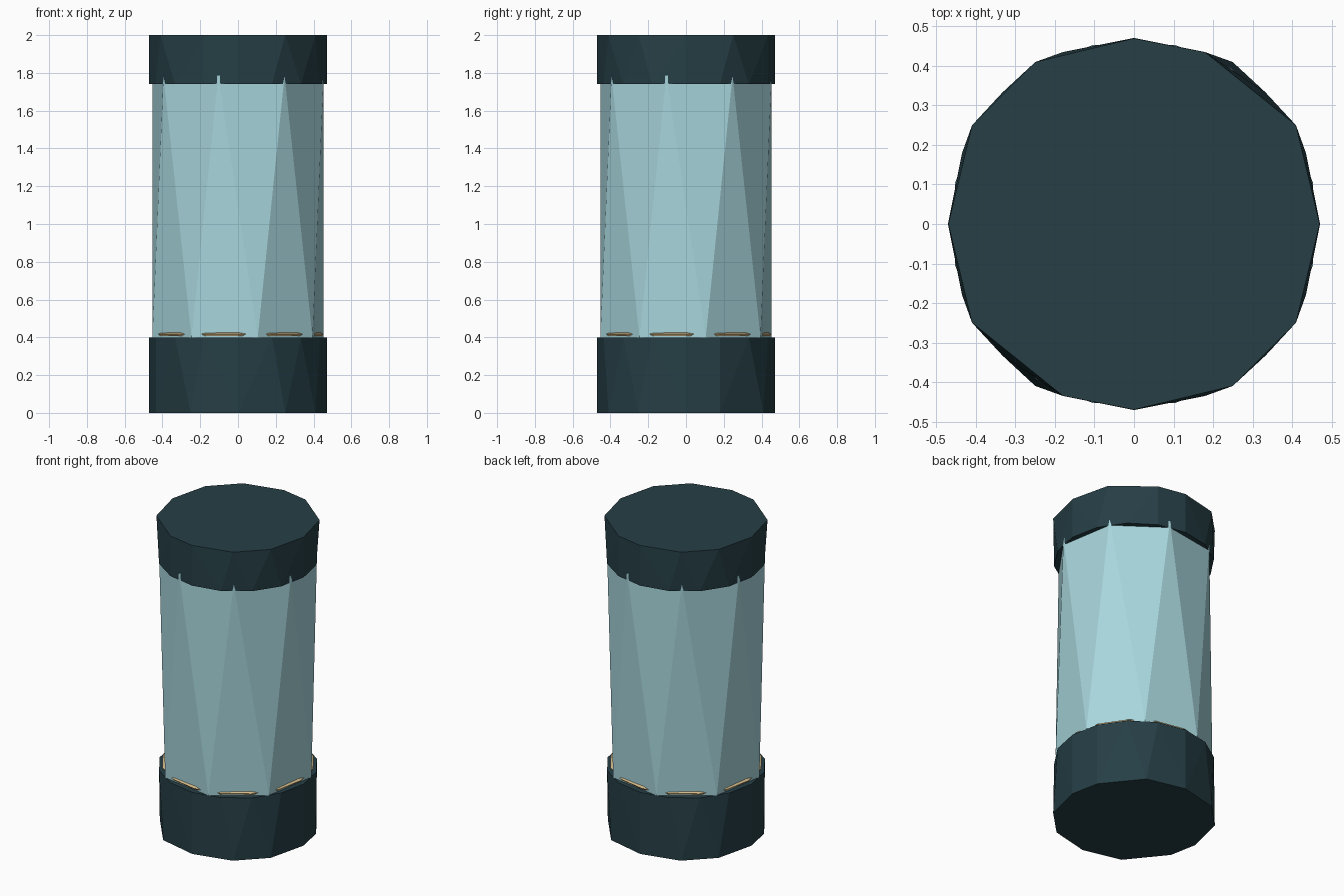
import bpy, bmesh, math

if "Cube" in bpy.data.objects:
    bpy.data.objects.remove(bpy.data.objects["Cube"])


def material(name, rgb):
    m = bpy.data.materials.new(name)
    m.diffuse_color = (*rgb, 1)
    m.use_nodes = True
    m.node_tree.nodes["Principled BSDF"].inputs["Base Color"].default_value = m.diffuse_color
    return m


dark = material("dark_teal", (0.019, 0.049, 0.060))
glass = material("pale_aqua", (0.39, 0.67, 0.72))
tan = material("sand_tan", (0.66, 0.49, 0.25))


def ring(radius, count, offset, z):
    """Points of a regular polygon; the offset is in degrees from the front."""
    pts = []
    for i in range(count):
        a = math.radians(offset + 360 * i / count)
        pts.append((radius * math.sin(a), -radius * math.cos(a), z))
    return pts


def hull(name, points, mat):
    """Flat-shaded solid wrapped around rings of points."""
    bm = bmesh.new()
    for p in points:
        bm.verts.new(p)
    bmesh.ops.convex_hull(bm, input=bm.verts[:])
    bmesh.ops.dissolve_limit(bm, angle_limit=0.002, verts=bm.verts[:], edges=bm.edges[:])
    bmesh.ops.recalc_face_normals(bm, faces=bm.faces[:])
    mesh = bpy.data.meshes.new(name)
    bm.to_mesh(mesh)
    bm.free()
    mesh.materials.append(mat)
    obj = bpy.data.objects.new(name, mesh)
    bpy.context.collection.objects.link(obj)
    return obj


# Uneven twelve-sided outline of the outer rims
outline = [(0.47, 0), (0.41, 0.25), (0.18, 0.435), (0, 0.47), (-0.25, 0.41), (-0.41, 0.25),
           (-0.47, 0), (-0.41, -0.25), (-0.18, -0.435), (0, -0.47), (0.25, -0.41), (0.41, -0.25)]

# Lid: uneven rim on top, sixteen-sided rim below
hull("lid", [(x, y, 2.0) for x, y in outline] + ring(0.471, 16, 0, 1.74), dark)

# Base: the same shape turned over, with the outline flipped across the diagonal
hull("base", [(y, x, 0.0) for x, y in outline] + ring(0.471, 16, 0, 0.40), dark)

# Jar wall: two eight-sided rings twisted against each other
hull("jar_wall", ring(0.465, 8, 13, 0.40) + ring(0.465, 8, -13, 1.785), glass)

# Filling layer that shows at the foot of the jar wall
hull("filling", ring(0.445, 16, 0, 0.408) + ring(0.452, 16, 0, 0.418)
     + ring(0.425, 16, 0, 0.432), tan)
